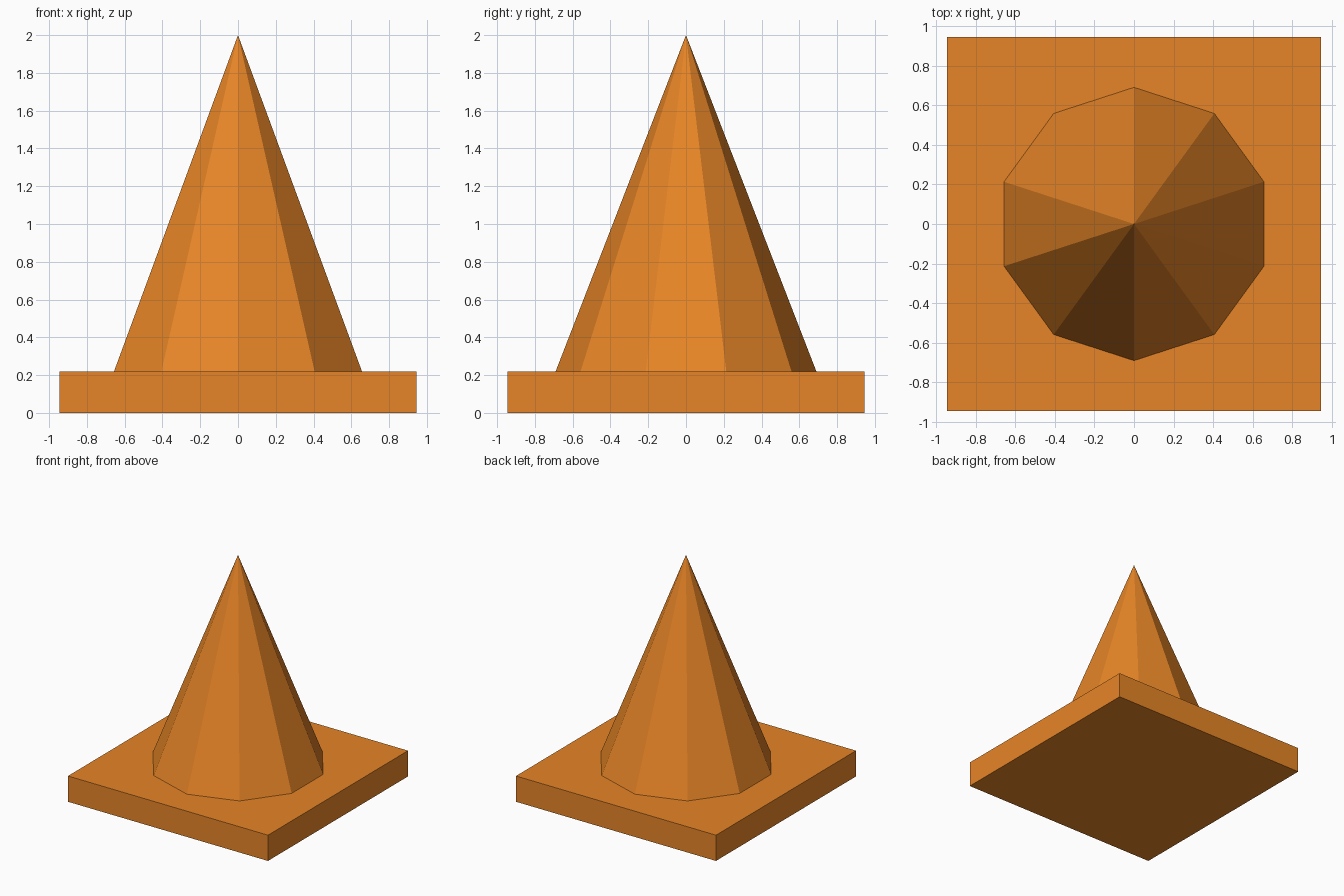
import bpy

cube = bpy.data.objects.get("Cube")
if cube:
    bpy.data.objects.remove(cube, do_unlink=True)

BASE_HEIGHT = 0.22
BASE_WIDTH = 1.89
TOTAL_HEIGHT = 2.0
CONE_RADIUS = 0.69

# Single orange colour
orange = bpy.data.materials.new("orange")
orange.use_nodes = True
colour = (0.8, 0.235, 0.02, 1)
orange.diffuse_color = colour
orange.node_tree.nodes["Principled BSDF"].inputs["Base Color"].default_value = colour


def finish(name):
    """Name the new part, colour it and keep its faces flat."""
    part = bpy.context.object
    part.name = name
    part.data.materials.append(orange)
    bpy.ops.object.shade_flat()


# Square base plate
bpy.ops.mesh.primitive_cube_add(size=1, location=(0, 0, BASE_HEIGHT / 2))
bpy.context.object.scale = (BASE_WIDTH, BASE_WIDTH, BASE_HEIGHT)
bpy.ops.object.transform_apply(location=False, rotation=False, scale=True)
finish("base_plate")

# Ten-sided cone with corners facing front and back
cone_height = TOTAL_HEIGHT - BASE_HEIGHT
bpy.ops.mesh.primitive_cone_add(
    vertices=10, radius1=CONE_RADIUS, radius2=0, depth=cone_height,
    end_fill_type='NOTHING',
    location=(0, 0, BASE_HEIGHT + cone_height / 2))
finish("cone_body")
